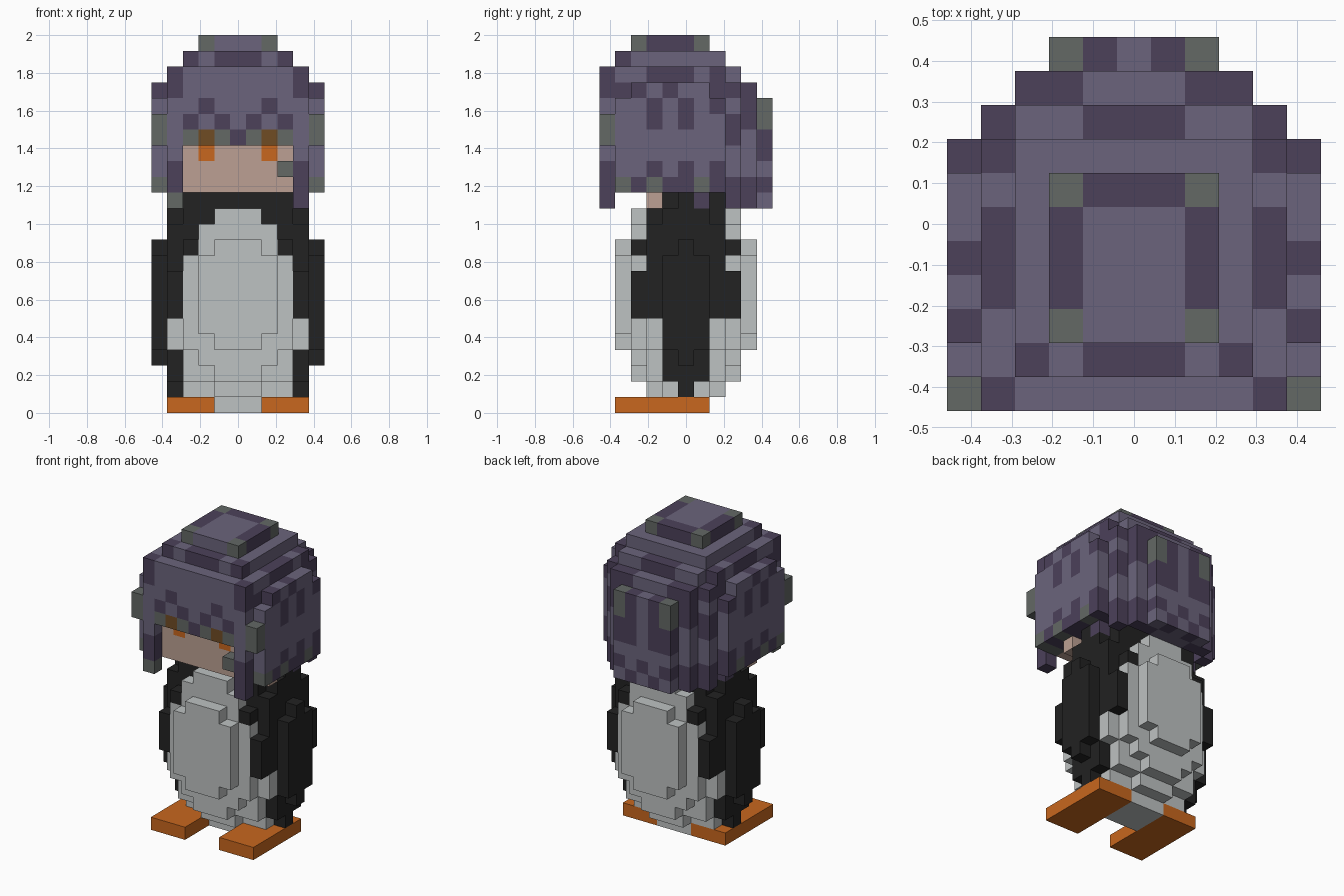
import bpy, bmesh
from mathutils import Vector

if "Cube" in bpy.data.objects:
    bpy.data.objects.remove(bpy.data.objects["Cube"], do_unlink=True)

UNIT = 1 / 12  # edge of one block


def linear(c):
    c /= 255
    return c / 12.92 if c <= 0.04045 else ((c + 0.055) / 1.055) ** 2.4


def material(name, r, g, b):
    m = bpy.data.materials.new(name)
    m.use_nodes = True
    colour = (linear(r), linear(g), linear(b), 1)
    m.diffuse_color = colour
    m.node_tree.nodes["Principled BSDF"].inputs["Base Color"].default_value = colour
    return m


MATS = {
    "purple": material("hair purple", 107, 100, 124),
    "dark": material("dark purple", 76, 65, 90),
    "grey": material("hair grey", 99, 104, 101),
    "skin": material("skin", 188, 160, 147),
    "orange": material("orange", 200, 103, 30),
    "brown": material("brown", 112, 76, 36),
    "white": material("belly white", 190, 194, 194),
    "black": material("coat black", 34, 34, 34),
}
blocks = {}  # cell -> (part, colour)


def fill(part, colour, xs, ys, zs):
    """Fill a box of cells; colour may be a rule of the cell."""
    for x in xs:
        for y in ys:
            for z in zs:
                c = colour(x, y, z) if callable(colour) else colour
                blocks[x, y, z] = (part, c)


def span(a, b=None):
    """Inclusive range, symmetric about zero when given one number."""
    return range(-a, a + 1) if b is None else range(a, b + 1)


# Feet and the small block between them
fill("left_foot", "orange", span(2, 4), span(-4, 1), [0])
fill("right_foot", "orange", span(-4, -2), span(-4, 1), [0])
fill("body", "white", span(1), span(1), [0])


# Body: black flanks and shoulders, white belly and back
def body_colour(x, y, z):
    a, d = abs(x), abs(y)
    if a == 4:
        return "white" if z in (4, 5) and d >= 2 else "black"
    if a == 5 or (a == 3 and z >= 10) or (z >= 11 and d <= 2):
        return "black"
    return "white"


# Half widths of each layer, from the middle outwards in depth
LAYERS = {1: "431", 2: "4431", 3: "5432", 4: "55431", 5: "55432",
          6: "55442", 7: "55442", 8: "55442", 9: "55432",
          10: "54431", 11: "4442", 12: "4431", 13: "433"}
for z, widths in LAYERS.items():
    for depth, w in enumerate(widths):
        fill("body", body_colour, span(int(w)), {-depth, depth}, [z])

# Hair colours: streaks and spots by region
FRONT = {21: "ppppd", 20: "ppppd", 19: "ppdpp", 18: "pdpdpg",
         17: "dgbgpg", 16: "ppppp", 15: "pppgd", 14: "ppppd", 13: "ppppg"}
BACK = {20: "pppd", 19: "pdg", 18: "pdg", 17: "pdd", 16: "pdd",
        15: "ppp", 14: "dpd", 13: "pdp"}
KEY = {"p": "purple", "d": "dark", "g": "grey", "b": "brown"}


def hair_colour(x, y, z):
    a = abs(x)
    if z == 23:
        if a == 2 and y in (-3, 1):
            return "grey"
        return "dark" if y > -3 and (a == 2 or y == 1) else "purple"
    if z == 22:
        return "dark" if y == -4 and a in (0, 1, 3) else "purple"
    if y == -5:
        if (x, z) == (4, 13):
            return "dark"
        row = FRONT[z]
        return KEY[row[a]] if a < len(row) else "grey"
    if y == 5:
        return KEY[BACK[z][a]]
    if y == 4:
        return "dark" if a >= 2 and z in (13, 14, 18, 19, 20) else "purple"
    if y == 3:
        if z == 21:
            return "dark" if a < 2 else "purple"
        return "dark" if a == 4 and z in (13, 14, 17, 18, 20) else "purple"
    if z == 21:
        return "dark" if a == 4 and y in (-2, -1, 0, 2) else "purple"
    # Sides
    if z == 14:
        return "grey" if y in (-4, -2, 1) else "dark"
    if z == 20:
        return "dark" if y in (-4, -3, -1, 2) else "purple"
    if z in (18, 19):
        return "dark" if y in (-2, 0) or (y == 2 and z == 19) else "purple"
    if z == 15:
        return "dark" if y in (-2, 0, 2) else "purple"
    return "dark" if z == 13 else "purple"


def hair(xs, ys, zs):
    fill("hair", hair_colour, xs, ys, zs)


# Hair cap, stepped towards the crown
hair(span(2), span(-3, 1), [23])
hair(span(3), span(-4, 2), [22])
hair(span(4), span(-5, 2), [21])
hair(span(3), [3], [21])
# Main mass, rounded at the back
hair(span(4), span(-5, 3), span(14, 20))
hair(span(3), [4], span(13, 20))
hair(span(2), [5], span(13, 19))
# Side panels and front corner locks
for side in (-5, 5):
    hair([side], span(-3, 1), span(14, 20))
    hair([side], [-4, 2], span(14, 19))
    hair([side], [-5], [17, 18])
    # Hanging tips
    hair([side * 4 // 5], [-5, 1, 3], [13])
    fill("face", "skin", [side * 4 // 5], [-2], [13])

# Face opening, recessed face, eyes and one loose lock
for x in span(3):
    for z in span(14, 16):
        del blocks[x, -5, z]
fill("face", "skin", span(3), [-4], span(14, 16))
fill("eyes", "orange", [-2, 2], [-4], [16])
hair([3], [-5], [15])


# Mesh each part from its exposed block faces
def build(part):
    bm = bmesh.new()
    verts, mats = {}, []

    def vert(p):
        key = tuple(round(v * 2) for v in p)
        if key not in verts:
            verts[key] = bm.verts.new(p * UNIT)
        return verts[key]

    for cell, (owner, colour) in blocks.items():
        if owner != part:
            continue
        if colour not in mats:
            mats.append(colour)
        centre = Vector(cell) + Vector((0, 0, 0.5))
        for axis in range(3):
            for sign in (-1, 1):
                n, u, v = Vector(), Vector(), Vector()
                n[axis] = sign
                if tuple(int(c + d) for c, d in zip(cell, n)) in blocks:
                    continue
                u[(axis + 1) % 3] = 0.5
                v[(axis + 2) % 3] = 0.5 * sign
                mid = centre + n / 2
                corners = [mid - u - v, mid + u - v, mid + u + v, mid - u + v]
                f = bm.faces.new([vert(p) for p in corners])
                f.material_index = mats.index(colour)
    mesh = bpy.data.meshes.new(part)
    bm.to_mesh(mesh)
    bm.free()
    for name in mats:
        mesh.materials.append(MATS[name])
    bpy.context.collection.objects.link(bpy.data.objects.new(part, mesh))


for part in ("left_foot", "right_foot", "body", "face", "eyes", "hair"):
    build(part)
